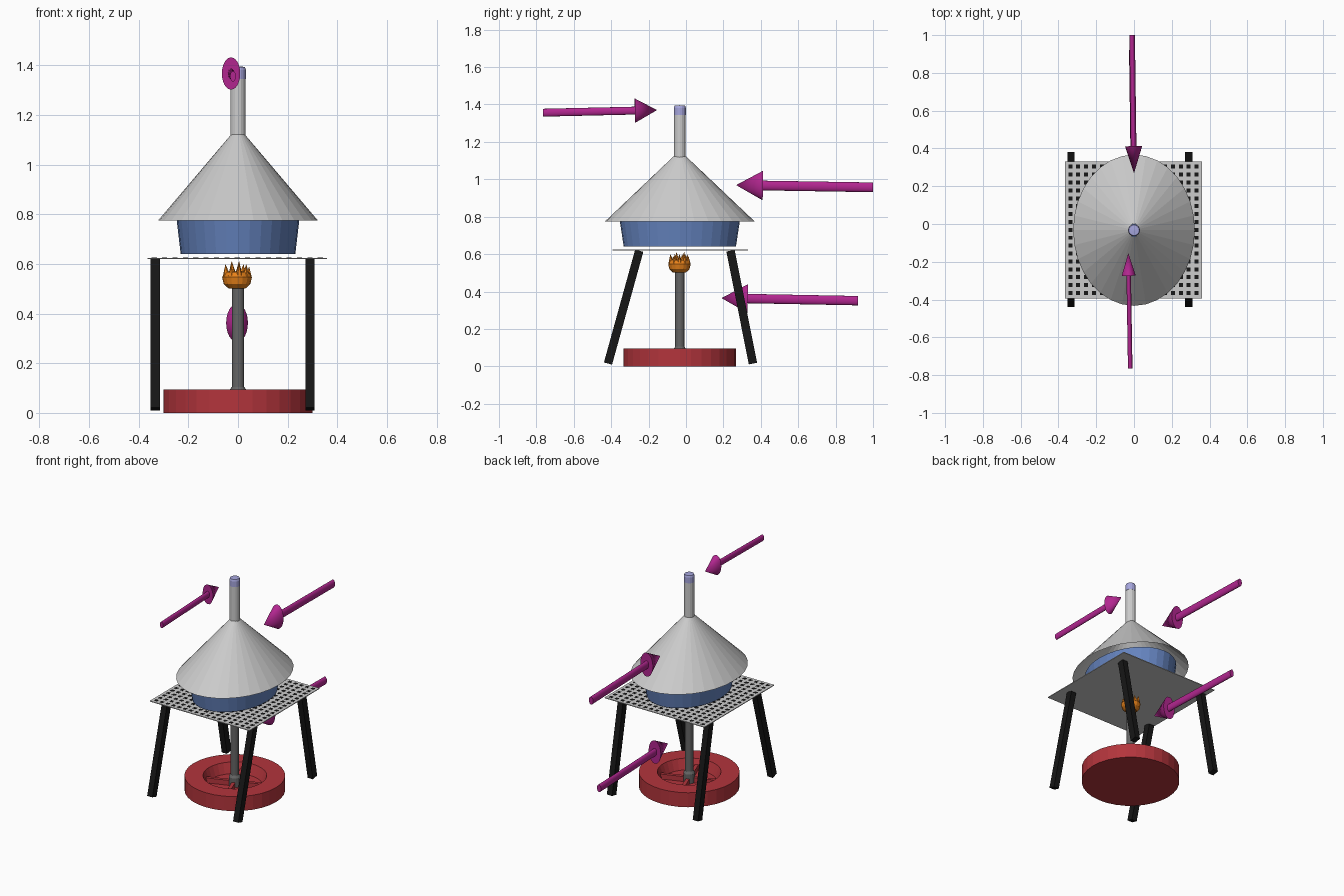
import bpy, bmesh, math
from mathutils import Vector, Matrix

if "Cube" in bpy.data.objects:
    bpy.data.objects.remove(bpy.data.objects["Cube"])

CY = -0.033  # y of the apparatus axis


def material(name, *rgb):
    m = bpy.data.materials.new(name)
    m.diffuse_color = (*rgb, 1)
    m.use_nodes = True
    m.node_tree.nodes["Principled BSDF"].inputs["Base Color"].default_value = m.diffuse_color
    return m


RED = material("red", 0.45, 0.035, 0.045)
BLUE = material("blue", 0.13, 0.23, 0.52)
BLACK = material("black", 0.008, 0.008, 0.008)
MAGENTA = material("magenta", 0.45, 0.02, 0.28)
ORANGE = material("orange", 0.8, 0.22, 0.01)
STEEL = material("dark_steel", 0.13, 0.13, 0.13)
LAVENDER = material("lavender", 0.38, 0.38, 0.72)


def finish(name, bm, mat=None, smooth=False):
    bmesh.ops.recalc_face_normals(bm, faces=bm.faces)
    me = bpy.data.meshes.new(name)
    bm.to_mesh(me)
    bm.free()
    ob = bpy.data.objects.new(name, me)
    bpy.context.collection.objects.link(ob)
    if mat:
        me.materials.append(mat)
    if smooth:
        bpy.ops.object.select_all(action='DESELECT')
        ob.select_set(True)
        bpy.context.view_layer.objects.active = ob
        bpy.ops.object.shade_smooth_by_angle(angle=math.radians(40))
    return ob


def revolve(bm, profile, n, sx=1, sy=1):
    """Spin (radius, z) points round z; radius 0 makes a pole."""
    rings = []
    for r, z in profile:
        if r == 0:
            rings.append([bm.verts.new((0, 0, z))] * n)
        else:
            rings.append([bm.verts.new((r * sx * math.cos(2 * math.pi * i / n),
                                        r * sy * math.sin(2 * math.pi * i / n), z))
                          for i in range(n)])
    for a, b in zip(rings, rings[1:]):
        for i in range(n):
            j = (i + 1) % n
            bm.faces.new(list(dict.fromkeys((a[i], a[j], b[j], b[i]))))


def lathe(name, profile, n, mat=None, smooth=False, sx=1, sy=1):
    bm = bmesh.new()
    revolve(bm, profile, n, sx, sy)
    ob = finish(name, bm, mat, smooth)
    ob.location = (0, CY, 0)
    return ob


def add_box(bm, matrix, size):
    bmesh.ops.create_cube(bm, size=1, matrix=matrix @ Matrix.Diagonal((*size, 1)))


# Burner base: drum with a dished recess
lathe("burner_base", [(0, 0), (0.3, 0), (0.3, 0.095), (0.19, 0.095),
                      (0.165, 0.03), (0, 0.03)], 32, RED)

# Ribs inside the recess
bm = bmesh.new()
for k in range(4):
    m = Matrix.Rotation(math.radians(20 + 90 * k), 4, 'Z') @ Matrix.Translation((0.1, 0, 0.045))
    add_box(bm, m, (0.15, 0.022, 0.035))
finish("base_ribs", bm, RED).location = (0, CY, 0)

# Burner tube with collar
lathe("burner_tube", [(0, 0.03), (0.035, 0.03), (0.035, 0.09), (0.025, 0.105),
                      (0.025, 0.51), (0, 0.51)], 16, STEEL)

# Flame: bowl with rings of leaning tongues
bm = bmesh.new()
revolve(bm, [(0, 0.5), (0.035, 0.502), (0.054, 0.52), (0.06, 0.547), (0.05, 0.568), (0, 0.57)], 16)
for count, radius, height, width in ((9, 0.047, 0.05, 0.016), (5, 0.024, 0.063, 0.017)):
    for k in range(count):
        a = 2 * math.pi * k / count
        h = height * (1 if k % 2 else 0.8)
        m = Matrix.Rotation(a, 4, 'Z') @ Matrix.Translation((radius, 0, 0.55 + h / 2)) \
            @ Matrix.Rotation(0.1, 4, 'Y')
        bmesh.ops.create_cone(bm, cap_ends=True, segments=6, radius1=width, radius2=0,
                              depth=h, matrix=m)
finish("flame", bm, ORANGE).location = (-0.004, CY - 0.002, 0)

# Stand: four splayed square legs
for side, x in (("left", -0.334), ("right", 0.29)):
    for end, y0, y1 in (("front", -0.417, -0.25), ("back", 0.358, 0.238)):
        foot, top = Vector((x, y0, 0.015)), Vector((x, y1, 0.618))
        d = top - foot
        bm = bmesh.new()
        m = Matrix.Translation((foot + top) / 2) @ Matrix.Rotation(-math.atan2(d.y, d.z), 4, 'X')
        add_box(bm, m, (0.038, 0.045, d.length))
        finish(f"{end}_{side}_leg", bm, BLACK)

# Gauze plate with a grid of dark mesh squares
bm = bmesh.new()
add_box(bm, Matrix.Translation((-0.003, CY + 0.002, 0.622)), (0.725, 0.725, 0.005))
finish("gauze_plate", bm)
bm = bmesh.new()
N, STEP = 17, 0.0418
for i in range(N):
    for j in range(N):
        add_box(bm, Matrix.Translation((-0.003 + (i - (N - 1) / 2) * STEP,
                                        CY + 0.002 + (j - (N - 1) / 2) * STEP, 0.6245)),
                (0.021, 0.021, 0.002))
finish("gauze_mesh", bm, BLACK)

# Oval dish, open under the funnel
lathe("dish", [(0, 0.64), (0.3, 0.64), (0.322, 0.785), (0.312, 0.785),
               (0.29, 0.652), (0, 0.652)], 32, BLUE, sx=0.77)

# Inverted funnel: oval cone and round stem
lathe("funnel_cone", [(0.4, 0.775), (0.034, 1.122)], 32, sx=0.805)
lathe("funnel_stem", [(0.031, 1.11), (0.031, 1.385)], 16)

# Cotton plug in the stem mouth
lathe("cotton_plug", [(0, 1.345), (0.032, 1.345), (0.032, 1.382), (0.028, 1.394), (0, 1.396)],
      16, LAVENDER)


# Pointer arrows, flattened sideways
def arrow(name, tail, tip, shaft_r, head_r, head_len):
    tail, tip = Vector(tail), Vector(tip)
    d = tip - tail
    neck = d.length - head_len
    ob = lathe(name, [(0, 0), (shaft_r, 0), (shaft_r, neck), (head_r, neck), (0, d.length)],
               24, MAGENTA, True, sx=0.57)
    ob.location = tail
    ob.rotation_euler = (math.atan2(-d.y, d.z), 0, -d.x / d.y)


arrow("plug_arrow", (-0.02, -0.765, 1.356), (-0.03, -0.155, 1.37), 0.021, 0.065, 0.118)
arrow("funnel_arrow", (-0.01, 1.0, 0.957), (0.0, 0.268, 0.969), 0.026, 0.079, 0.143)
arrow("burner_arrow", (-0.012, 0.92, 0.351), (-0.002, 0.19, 0.365), 0.025, 0.077, 0.14)
